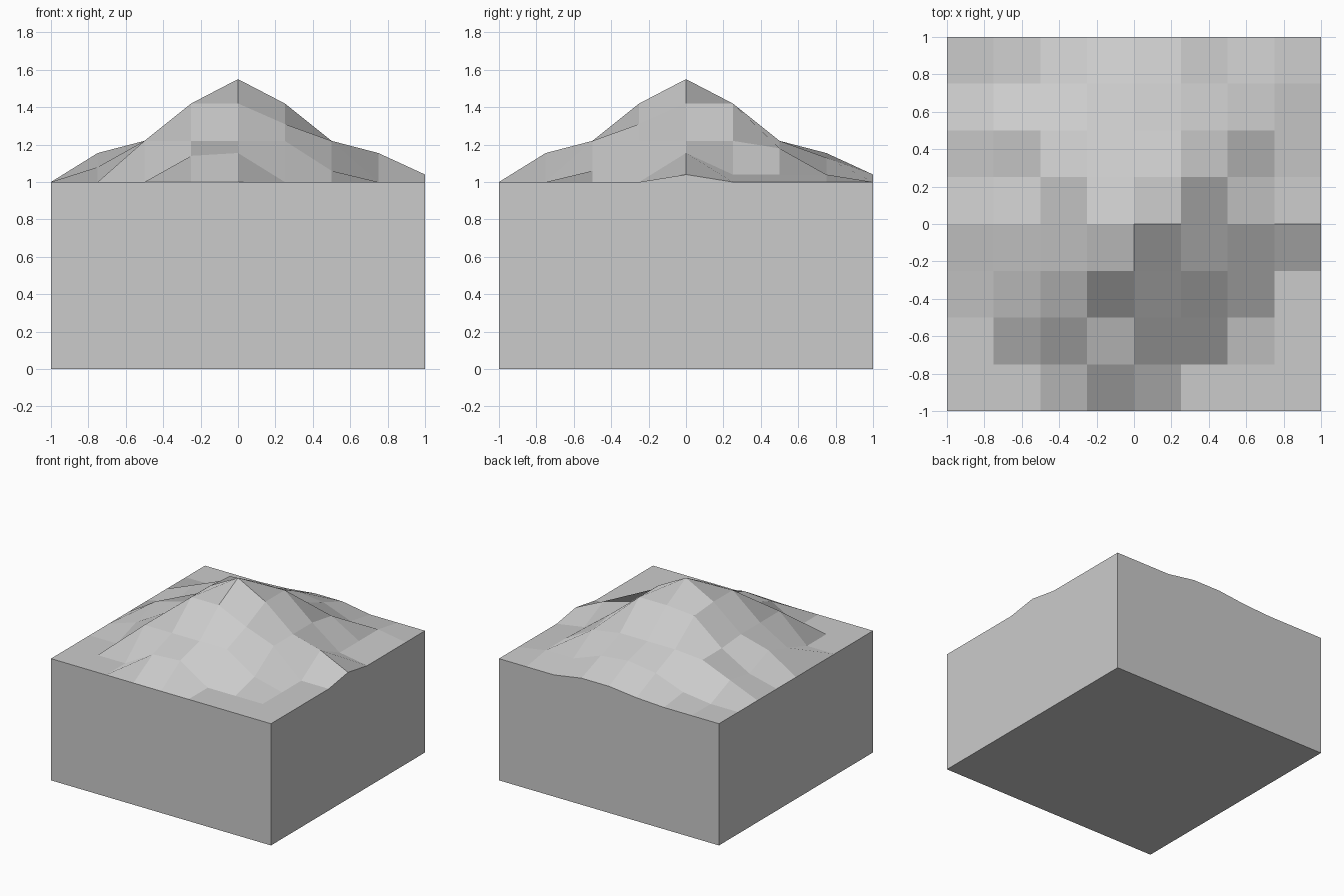
import bpy, bmesh

if "Cube" in bpy.data.objects:
    bpy.data.objects.remove(bpy.data.objects["Cube"])

STEP = 0.25   # grid spacing of the terrain
BASE = 1.0    # height of the block under the hill

# Inner relief in hundredths above the block, rows from back to front
RELIEF = [
    (0, 3, 12, 15.5, 13, 4, 4),
    (10, 20, 22, 22, 22, 18, 4),
    (6, 20, 40, 42, 42, 22, 4),
    (15.5, 22, 42, 55, 42, 22, 15.5),
    (8, 22, 42, 42, 31, 22, 0),
    (0, 22, 22, 22, 22, 6, 0),
    (0, 0, 14, 15.5, 0, 0, 0),
]
# Small rises on the rim, by grid position
RIM = {(-1, 4): 1.3, (0, 4): 4, (1, 4): 4, (4, 0): 4}


def height(x, y):
    i, j = round(x / STEP), round(y / STEP)
    if max(abs(i), abs(j)) < 4:
        rise = RELIEF[3 - j][i + 3]
    else:
        rise = RIM.get((i, j), 0)
    return BASE + rise / 100


bm = bmesh.new()

# Hilly top surface
bmesh.ops.create_grid(bm, x_segments=8, y_segments=8, size=1)
for v in bm.verts:
    v.co.z = height(v.co.x, v.co.y)

# Side walls: pull the rim down to the ground
rim = [e for e in bm.edges if e.is_boundary]
walls = bmesh.ops.extrude_edge_only(bm, edges=rim)["geom"]
for v in walls:
    if isinstance(v, bmesh.types.BMVert):
        v.co.z = 0

# Flat underside
bmesh.ops.contextual_create(bm, geom=[e for e in bm.edges if e.is_boundary])
bmesh.ops.recalc_face_normals(bm, faces=bm.faces)

mesh = bpy.data.meshes.new("hill_block")
bm.to_mesh(mesh)
bm.free()
bpy.context.collection.objects.link(bpy.data.objects.new("hill_block", mesh))
